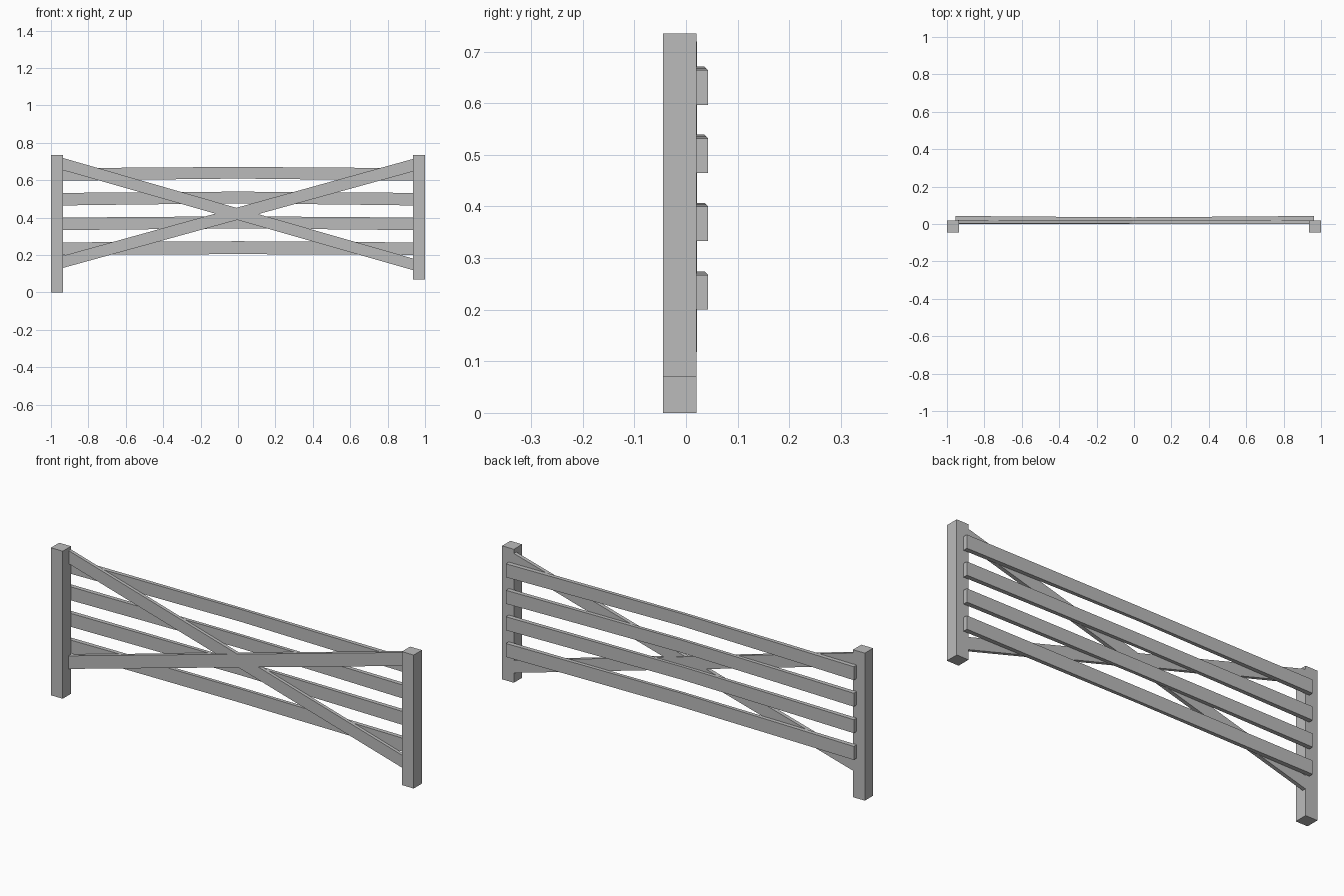
import bpy
import bmesh

cube = bpy.data.objects.get("Cube")
if cube:
    bpy.data.objects.remove(cube, do_unlink=True)

# Weathered grey timber
wood = bpy.data.materials.new("grey_wood")
wood.use_nodes = True
colour = (0.5, 0.5, 0.5, 1)
wood.diffuse_color = colour
wood.node_tree.nodes["Principled BSDF"].inputs["Base Color"].default_value = colour


def beam(name, stations):
    """Timber lofted along x through (x, y_front, y_back, z_low, z_high)."""
    bm = bmesh.new()
    rings = []
    for x, y0, y1, z0, z1 in stations:
        corners = ((y0, z0), (y1, z0), (y1, z1), (y0, z1))
        rings.append([bm.verts.new((x, y, z)) for y, z in corners])
    for a, b in zip(rings, rings[1:]):
        for i in range(4):
            j = (i + 1) % 4
            bm.faces.new((a[i], a[j], b[j], b[i]))
    bm.faces.new(rings[0])
    bm.faces.new(rings[-1])
    bmesh.ops.recalc_face_normals(bm, faces=bm.faces)
    mesh = bpy.data.meshes.new(name)
    bm.to_mesh(mesh)
    bm.free()
    mesh.materials.append(wood)
    obj = bpy.data.objects.new(name, mesh)
    bpy.context.collection.objects.link(obj)
    return obj


# End posts: the hinge post reaches lower than the latch post
FRONT, BACK, TOP = -0.045, 0.02, 0.735
beam("right_post", [(x, FRONT, BACK, 0, TOP) for x in (-1, -0.935)])
beam("left_post", [(x, FRONT, BACK, 0.07, TOP) for x in (0.935, 1)])

# Four slightly arched rails fixed to the back of the posts
rails = (("bottom_rail", 0.2, 0.005), ("lower_middle_rail", 0.333, 0.009),
         ("upper_middle_rail", 0.465, 0.011), ("top_rail", 0.597, 0.012))
for name, z, rise in rails:
    stations = []
    for x, arch in ((-0.955, 0), (-0.53, 0.5), (0, 1), (0.53, 0.5), (0.963, 0)):
        stations.append((x, BACK, 0.043 - 0.007 * arch,
                         z + rise * arch, z + 0.067 + 0.007 * arch))
    beam(name, stations)

# Crossed diagonal braces between the posts
beam("falling_brace", [(-0.94, 0.004, 0.021, 0.655, 0.72),
                       (0.94, 0.004, 0.021, 0.118, 0.18)])
beam("rising_brace", [(-0.94, 0, 0.019, 0.13, 0.195),
                      (0.94, 0, 0.019, 0.648, 0.715)])
